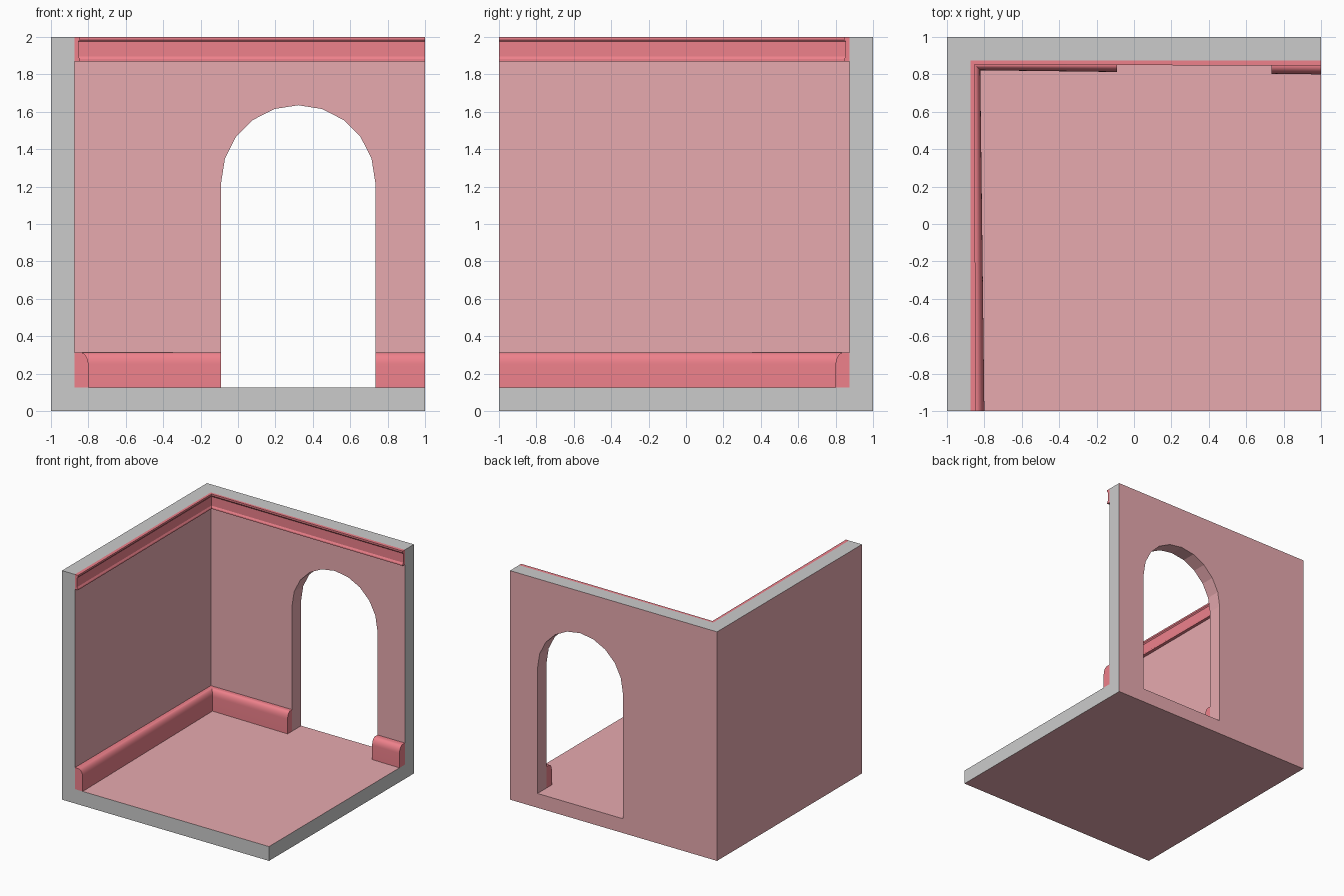
import bpy, bmesh, math

if "Cube" in bpy.data.objects:
    bpy.data.objects.remove(bpy.data.objects["Cube"])


def material(name, rgb):
    m = bpy.data.materials.new(name)
    m.diffuse_color = (*rgb, 1)
    m.use_nodes = True
    m.node_tree.nodes["Principled BSDF"].inputs["Base Color"].default_value = m.diffuse_color
    return m


wall_pink = material("wall_pink", (0.80, 0.40, 0.43))
trim_pink = material("trim_pink", (0.86, 0.22, 0.26))


def mesh_object(name, bm):
    bmesh.ops.recalc_face_normals(bm, faces=bm.faces[:])
    me = bpy.data.meshes.new(name)
    bm.to_mesh(me)
    bm.free()
    ob = bpy.data.objects.new(name, me)
    bpy.context.collection.objects.link(ob)
    return ob


def loft(name, rings):
    """Closed solid through equal-length rings of points."""
    bm = bmesh.new()
    loops = [[bm.verts.new(p) for p in r] for r in rings]
    n = len(loops[0])
    for a, b in zip(loops, loops[1:]):
        for i in range(n):
            j = (i + 1) % n
            bm.faces.new((a[i], a[j], b[j], b[i]))
    bm.faces.new(loops[0])
    bm.faces.new(loops[-1])
    return mesh_object(name, bm)


def box(name, lo, hi):
    return loft(name, [[(lo[0], lo[1], z), (hi[0], lo[1], z),
                        (hi[0], hi[1], z), (lo[0], hi[1], z)] for z in (lo[2], hi[2])])


def activate(ob):
    bpy.ops.object.select_all(action='DESELECT')
    ob.select_set(True)
    bpy.context.view_layer.objects.active = ob


T = 0.125        # wall and floor thickness
W = 1 - T        # inner wall plane
DOOR_X, DOOR_R, SPRING = 0.322, 0.412, 1.223

# room shell: a cube with the interior and an arched doorway cut away
room = box("room_shell", (-1, -1, 0), (1, 1, 2))
interior = box("interior_cutter", (-W, -2, T), (2, W, 3))
arch = [(DOOR_X + DOOR_R, T), *[
    (DOOR_X + DOOR_R * math.cos(math.pi * i / 10),
     SPRING + DOOR_R * math.sin(math.pi * i / 10)) for i in range(11)],
    (DOOR_X - DOOR_R, T)]
doorway = loft("doorway_cutter", [[(x, y, z) for x, z in arch] for y in (0.6, 1.3)])
activate(room)
for cutter in (interior, doorway):
    mod = room.modifiers.new("cut", 'BOOLEAN')
    mod.operation, mod.solver, mod.object = 'DIFFERENCE', 'EXACT', cutter
    bpy.ops.object.modifier_apply(modifier=mod.name)
    bpy.data.objects.remove(cutter)

# section faces stay grey, everything else is pink
me = room.data
me.materials.clear()
me.materials.append(None)
me.materials.append(wall_pink)
for p in me.polygons:
    c, n = p.center, p.normal
    section = (c.y < -0.999 and n.y < -0.9) or (c.x > 0.999 and n.x > 0.9) \
        or (c.z > 1.999 and n.z > 0.9)
    p.material_index = 0 if section else 1


# trim follows the walls and thins toward the room corner
def depth_scale(t):
    """t = 0 at the inner corner, 1 at the open end."""
    return math.sqrt(0.5) * (1 - t) + t


def back_ring(profile, x):
    s = depth_scale((x + W) / (1 + W))
    return [(x, W - d * s, z) for d, z in profile]


def corner_ring(profile):
    s = depth_scale(0)
    return [(-W + d * s, W - d * s, z) for d, z in profile]


def front_ring(profile):
    return [(-W + d, -1, z) for d, z in profile]


def finish(ob):
    ob.data.materials.append(trim_pink)
    activate(ob)
    bpy.ops.object.shade_smooth_by_angle(angle=math.radians(30))


# skirting: straight face with a rounded top edge, broken by the doorway
skirt = [(0, T), (0.075, T)] + [
    (0.032 + 0.043 * math.cos(a), 0.25 + 0.063 * math.sin(a))
    for a in [math.pi / 2 * i / 8 for i in range(9)]] + [(0, 0.313)]
finish(loft("skirting_main", [front_ring(skirt), corner_ring(skirt),
                              back_ring(skirt, DOOR_X - DOOR_R)]))
finish(loft("skirting_right", [back_ring(skirt, DOOR_X + DOOR_R), back_ring(skirt, 1)]))

# crown moulding: two thin lips around a recessed band
crown = [(0, 1.87), (0.03, 1.87), (0.03, 1.882), (0.021, 1.895),
         (0.021, 1.975), (0.03, 1.985), (0.03, 2), (0, 2)]
finish(loft("crown_moulding", [front_ring(crown), corner_ring(crown), back_ring(crown, 1)]))
